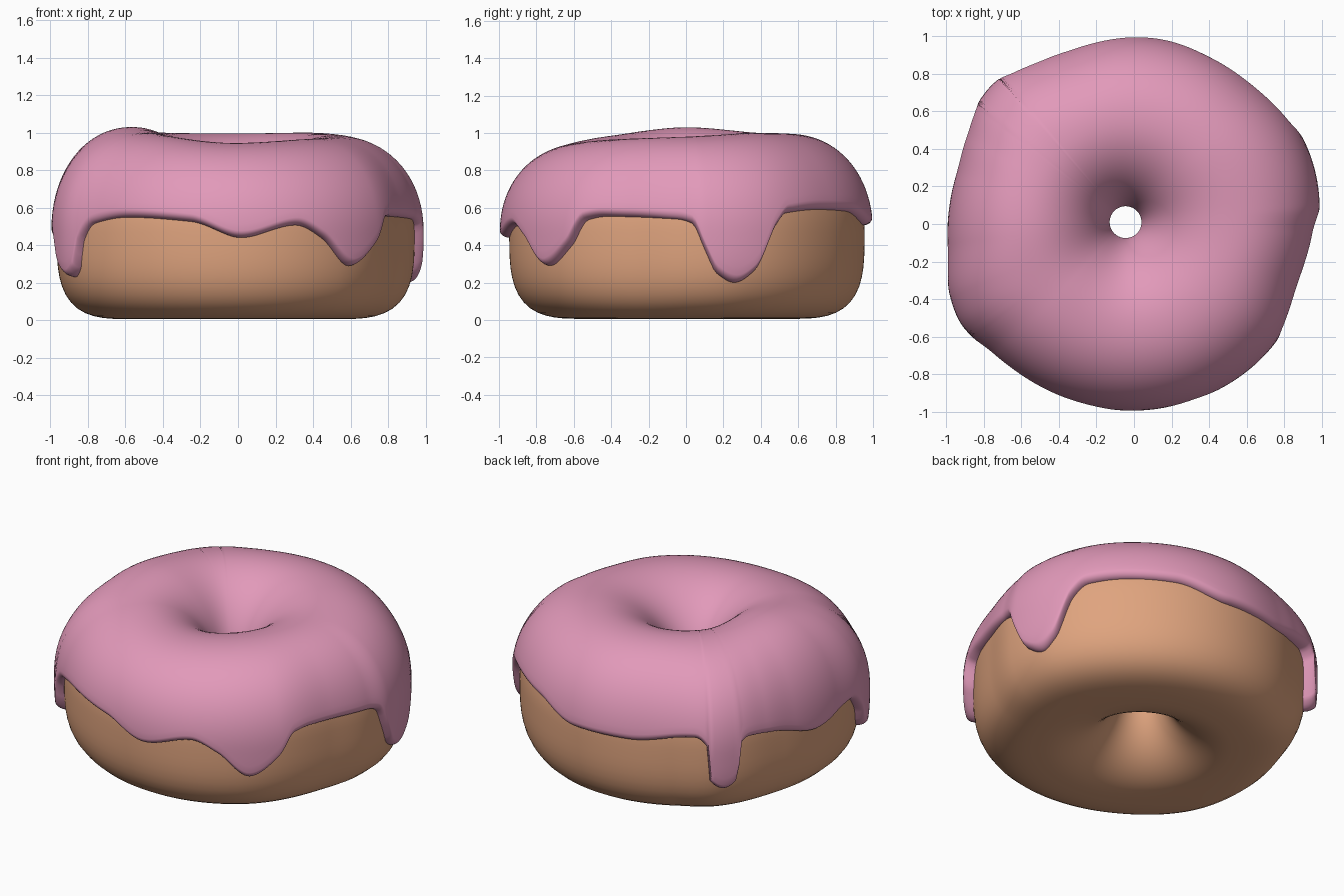
import bpy, math
from math import sin, cos, radians, pi

if "Cube" in bpy.data.objects:
    bpy.data.objects.remove(bpy.data.objects["Cube"])

N = 360          # steps around the ring
C, ZC = 0.54, 0.47   # crest radius and mid height of the ring


def cyclic(knots):
    """Smooth, overshoot-free periodic curve through (degrees, value) knots."""
    k = [(a - 360, v) for a, v in knots[-2:]] + knots + [(a + 360, v) for a, v in knots[:3]]
    d = [(k[i + 1][1] - k[i][1]) / (k[i + 1][0] - k[i][0]) for i in range(len(k) - 1)]
    m = [0] + [2 * p * q / (p + q) if p * q > 0 else 0 for p, q in zip(d, d[1:])] + [0]

    def f(x):
        i = max(j for j in range(len(k) - 1) if k[j][0] <= x)
        h = k[i + 1][0] - k[i][0]
        t = (x - k[i][0]) / h
        return ((2*t**3 - 3*t**2 + 1) * k[i][1] + (t**3 - 2*t**2 + t) * h * m[i]
                + (3*t**2 - 2*t**3) * k[i + 1][1] + (t**3 - t**2) * h * m[i + 1])
    return f


# outlines seen from above, crest height and drip edge height, by angle
icing_r = cyclic([(6, .995), (26, 1.01), (53, .99), (87, 1.0), (108, .99), (118, 1.005),
                  (136, 1.06), (141, 1.055), (153, 1.01), (165, .985), (186, 1.0), (202, 1.055),
                  (209, 1.065), (223, 1.025), (240, 1.01), (270, .995), (306, .99), (319, .985),
                  (341, .938), (357, .96)])
dough_r = cyclic([(0, .935), (20, .965), (53, .95), (90, .955), (120, .955), (136, .99),
                  (162, .95), (185, .97), (209, 1.005), (240, .965), (270, .945),
                  (306, .94), (341, .895)])
crest = cyclic([(0, .98), (45, 1.0), (90, .995), (135, 1.0), (180, 1.03), (225, .985),
                (270, .945), (315, .965)])
edge = cyclic([(2, .52), (6, .38), (10, .25), (16, .2), (22, .26), (29, .5), (34, .58), (48, .6),
               (65, .59), (84, .51), (105, .51), (128, .56), (132, .5), (133, .28),
               (137.3, .23), (141.6, .28), (142.6, .5), (146, .54), (157, .52), (176, .44),
               (195, .5), (201, .4), (204, .28), (209, .23), (213, .28), (215, .42),
               (220, .52), (233, .555), (255, .53),
               (271, .44), (289, .51), (298, .44), (309, .29), (319, .4), (325, .54),
               (332, .56), (357, .545)])


def section(deg, a, r_out, top, r_in):
    """Point on the ring's cross-section: a = 0 outside, 90 top, 180 hole, 270 bottom."""
    ca, sa = cos(a), sin(a)
    n = 2.0 if ca < 0 else (3.3 if sa < 0 else 2.12)
    k = (abs(ca)**n + abs(sa)**n) ** (-1 / n)
    r = C + k * ca * ((r_out - C) if ca > 0 else (C - r_in))
    z = ZC + k * sa * ((top - ZC) if sa > 0 else ZC - 0.006)
    w = 1 - (r - r_in) / (r_out - r_in)          # the hole sits slightly off centre
    t = radians(deg)
    return (r * cos(t) - .045 * w, r * sin(t) + .01 * w, z)


def dough_point(deg, a):
    return section(deg, a, dough_r(deg), crest(deg) - .04, .11)


def icing_point(deg, a, frac):
    p = dough_point(deg, a)
    q = section(deg, a, icing_r(deg), crest(deg), .08)
    return tuple(u + (v - u) * frac for u, v in zip(p, q))


def make(name, rows, closed, color):
    m = len(rows[0])
    verts = [p for row in rows for p in row]
    faces = []
    for i in range(N):
        k = (i + 1) % N
        for j in range(m if closed else m - 1):
            l = (j + 1) % m
            faces.append((i * m + j, k * m + j, k * m + l, i * m + l))
    mesh = bpy.data.meshes.new(name)
    mesh.from_pydata(verts, [], faces)
    mesh.polygons.foreach_set("use_smooth", [True] * len(faces))
    mat = bpy.data.materials.new(name)
    mat.diffuse_color = color
    mat.use_nodes = True
    mat.node_tree.nodes["Principled BSDF"].inputs["Base Color"].default_value = mat.diffuse_color
    mesh.materials.append(mat)
    bpy.context.collection.objects.link(bpy.data.objects.new(name, mesh))


degs = [360 * i / N for i in range(N)]

# dough ring
make("dough", [[dough_point(d, 2 * pi * j / 64) for j in range(64)] for d in degs],
     True, (.74, .37, .21, 1))

# icing sheet with rounded lips at the dripping edge and inside the hole
rows = []
W = .08
LIP = [-.25 + (pi / 2 + .25) * j / 7 for j in range(8)]
A_IN = radians(176)
for d in degs:
    ze = edge(d)
    if ze < ZC:
        v = (ZC - ze) / (ZC - .006)
        a0 = -math.atan2(v, (1 - v**3.3) ** (1 / 3.3))
    else:
        v = (ze - ZC) / (crest(d) - ZC)
        a0 = math.atan2(v, (1 - v**2.12) ** (1 / 2.12))
    lo, hi = a0 + W, A_IN - W
    row = [icing_point(d, lo - W * cos(q), sin(q)) for q in LIP]
    row += [icing_point(d, lo + (hi - lo) * j / 40, 1) for j in range(1, 40)]
    row += [icing_point(d, hi + W * cos(q), sin(q)) for q in reversed(LIP)]
    rows.append(row)
make("icing", rows, False, (.76, .32, .49, 1))
